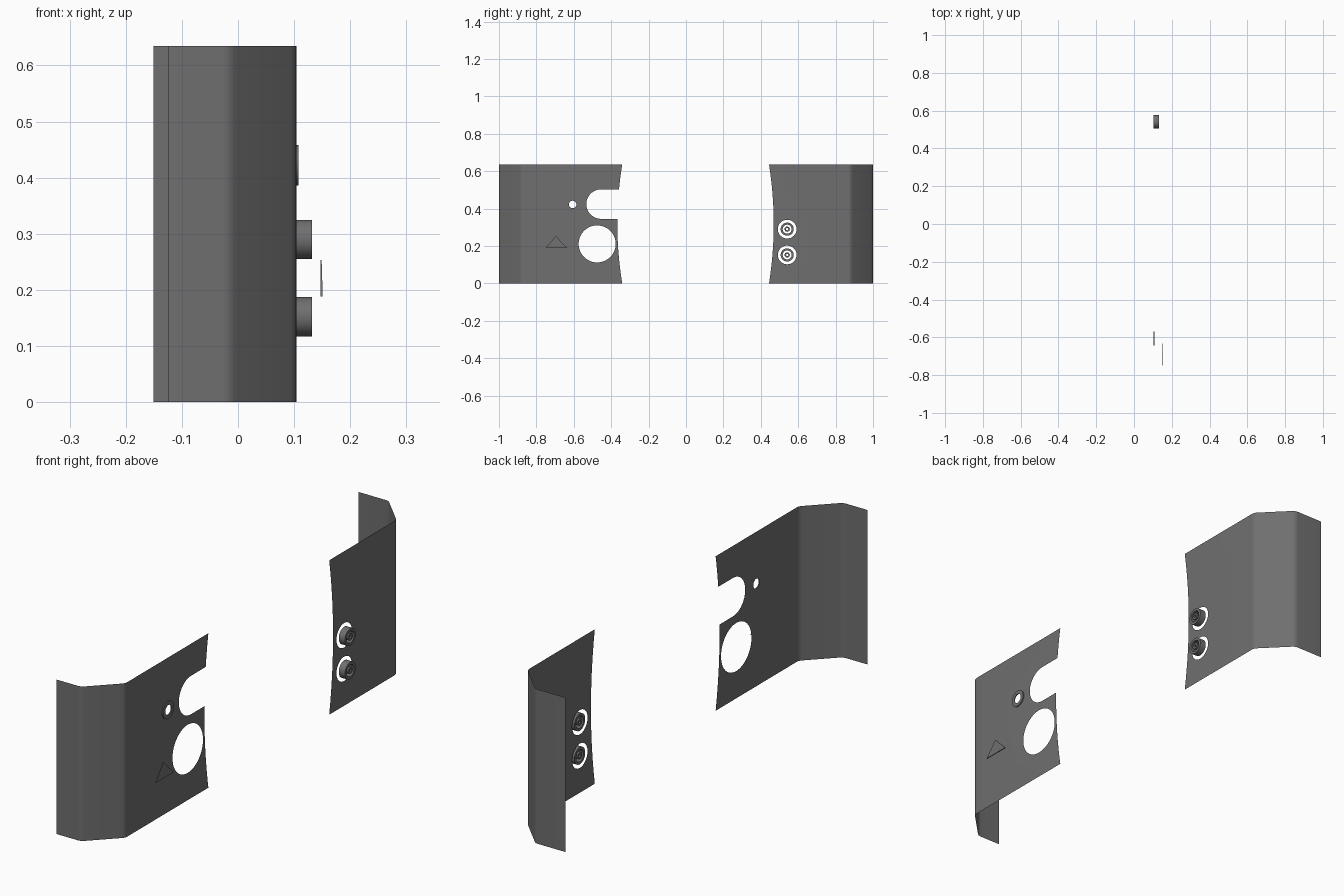
import bpy, bmesh
from math import sin, cos, pi
from mathutils import Vector

if "Cube" in bpy.data.objects:
    bpy.data.objects.remove(bpy.data.objects["Cube"])

H, X = 0.635, 0.104          # panel height, plane of the main faces
dark = bpy.data.materials.new("dark_grey")
dark.diffuse_color = (0.16, 0.16, 0.16, 1)
dark.use_nodes = True
dark.node_tree.nodes["Principled BSDF"].inputs["Base Color"].default_value = dark.diffuse_color


def finish(name, bm):
    me = bpy.data.meshes.new(name)
    bm.to_mesh(me)
    bm.free()
    me.materials.append(dark)
    ob = bpy.data.objects.new(name, me)
    bpy.context.collection.objects.link(ob)
    bpy.ops.object.select_all(action='DESELECT')
    ob.select_set(True)
    bpy.context.view_layer.objects.active = ob
    bpy.ops.object.shade_smooth_by_angle(angle=0.6)
    return ob


def circle(y, z, r, n=48):
    return [(y + r * cos(2 * pi * i / n), z + r * sin(2 * pi * i / n)) for i in range(n)]


def inner_edge(end, mid, z0, z1, n=12):
    """Shallow bowed edge of a panel between two heights."""
    pts = []
    for i in range(n + 1):
        z = z0 + (z1 - z0) * i / n
        t = (z - H / 2) / (H / 2)
        pts.append((mid + (end - mid) * t * t, z))
    return pts


def bend(a, b, c, r=0.014, n=4):
    """Small rounded corner at b."""
    a, b, c = Vector(a), Vector(b), Vector(c)
    p, q = b + (a - b).normalized() * r, b + (c - b).normalized() * r
    return [p.lerp(b, i / n).lerp(b.lerp(q, i / n), i / n) for i in range(n + 1)]


def panel(name, side, edge, holes, x_end):
    bm = bmesh.new()
    # flat face with openings
    ys = side * 0.866
    edges = []
    for loop in [[(ys, 0)] + edge + [(ys, H)]] + holes:
        vs = [bm.verts.new((X, y, z)) for y, z in loop]
        edges += [bm.edges.new((vs[i - 1], vs[i])) for i in range(len(vs))]
    bmesh.ops.triangle_fill(bm, use_beauty=True, edges=edges, normal=(1, 0, 0))
    # folded flange
    p = [(X, side * 0.6), (X, side * 0.88), (-0.015, side), (x_end, side)]
    path = [Vector((X, ys))] + bend(*p[:3])[1:] + bend(*p[1:]) + [Vector(p[3])]
    cols = [(bm.verts.new((v.x, v.y, 0)), bm.verts.new((v.x, v.y, H))) for v in path]
    for (a, b), (c, d) in zip(cols, cols[1:]):
        bm.faces.new((a, b, d, c) if side < 0 else (a, c, d, b))
    bmesh.ops.remove_doubles(bm, verts=bm.verts, dist=1e-5)
    for f in bm.faces:
        f.normal_update()
        if f.normal.x + side * f.normal.y < 0:
            f.normal_flip()
    return finish(name, bm)


def tube(name, y, z, r_out, r_in, x0, x1):
    bm = bmesh.new()
    prof = [(x0, r_out), (x1, r_out), (x1, r_in), (x0, r_in)]
    rings = [[bm.verts.new((x, a, b)) for a, b in circle(y, z, r)] for x, r in prof]
    for k in range(4):
        a, b = rings[k], rings[(k + 1) % 4]
        for i in range(48):
            bm.faces.new((a[i - 1], a[i], b[i], b[i - 1]))
    bmesh.ops.recalc_face_normals(bm, faces=bm.faces)
    return finish(name, bm)


# front panel: slot open to the inner edge, round opening, small hole
sy, sz, sr = -0.454, 0.424, 0.079
slot = [(sy - sr * sin(pi * i / 24), sz - sr * cos(pi * i / 24)) for i in range(25)]
front_edge = (inner_edge(-0.341, -0.367, 0, sz - sr) + slot
              + inner_edge(-0.341, -0.367, sz + sr, H))
panel("front_panel", -1, front_edge,
      [circle(-0.475, 0.211, 0.099, 64), circle(-0.606, 0.422, 0.036)], -0.125)
tube("small_hole_ring", -0.606, 0.422, 0.036, 0.02, X, 0.108)

# back panel with two round openings and floating concentric sockets
sockets = [(0.541, 0.290), (0.541, 0.152)]
panel("back_panel", 1, inner_edge(0.444, 0.469, 0, H),
      [circle(y, z, 0.05) for y, z in sockets], -0.151)
for y, z in sockets:
    tube("socket_outer", y, z, 0.035, 0.024, X, 0.132)
    tube("socket_inner", y, z, 0.014, 0.006, X, 0.132)

# thin triangular marker standing off the front panel
bm = bmesh.new()
tri = [(-0.75, 0.188), (-0.633, 0.188), (-0.697, 0.253)]
lo = [bm.verts.new((0.147, y, z)) for y, z in tri]
hi = [bm.verts.new((0.151 - 0.03 * (z - 0.188), y, z)) for y, z in tri]
bm.faces.new(lo[::-1])
bm.faces.new(hi)
for i in range(3):
    bm.faces.new((lo[i - 1], lo[i], hi[i], hi[i - 1]))
bmesh.ops.recalc_face_normals(bm, faces=bm.faces)
finish("triangle_marker", bm)
